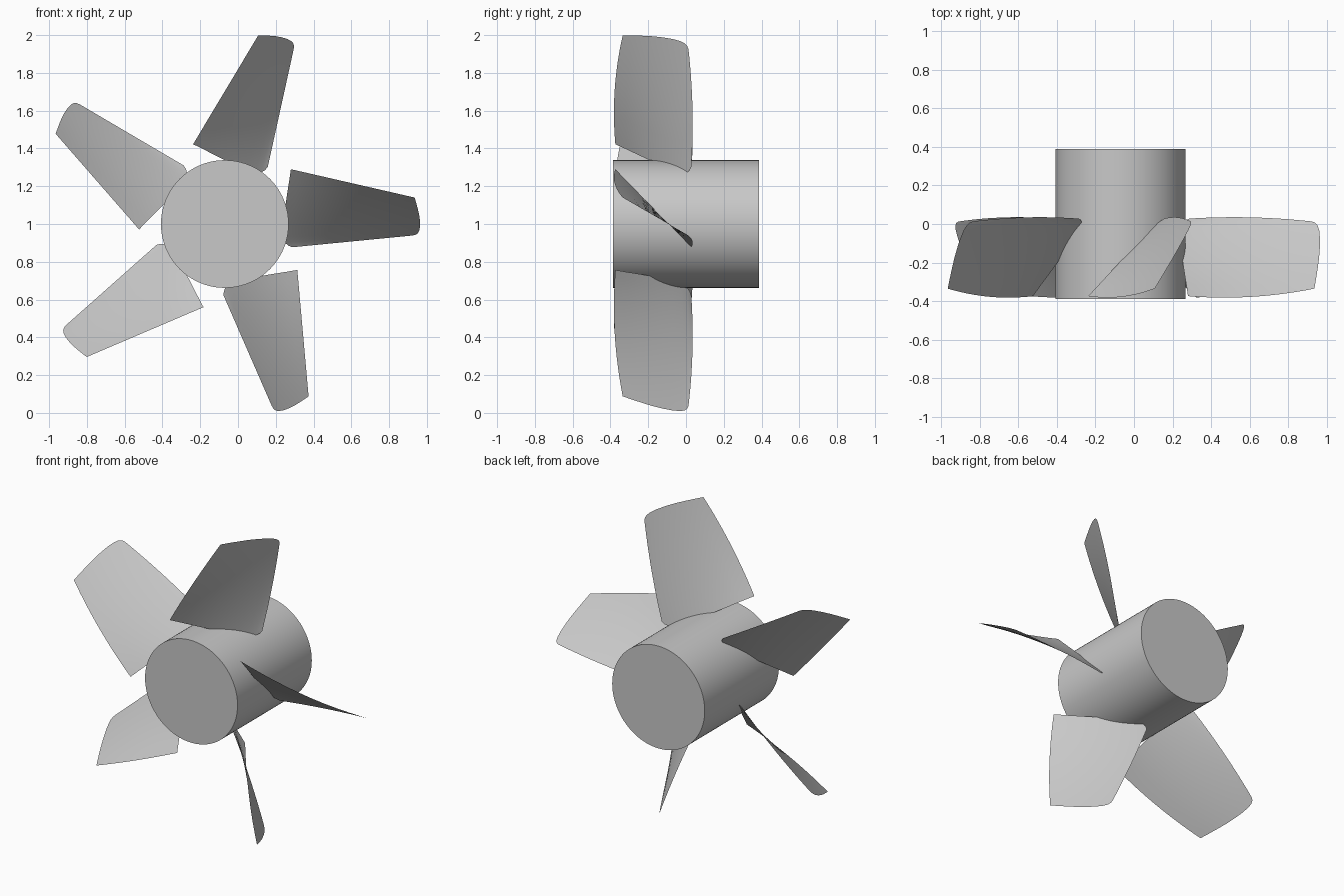
import bpy, bmesh
from math import cos, sin, radians

cube = bpy.data.objects.get("Cube")
if cube:
    bpy.data.objects.remove(cube, do_unlink=True)

metal = bpy.data.materials.new("light_grey")
metal.use_nodes = True
GREY = (0.58, 0.58, 0.58, 1)
metal.diffuse_color = GREY
metal.node_tree.nodes["Principled BSDF"].inputs["Base Color"].default_value = GREY

AXIS_X, AXIS_Z = -0.07, 1.0      # the shaft runs along y
HUB_RADIUS = 0.338
BLADES = 5
SPAN_STEPS = 16

# Hub: a capped cylinder
bpy.ops.mesh.primitive_cylinder_add(vertices=96, radius=HUB_RADIUS, depth=0.775,
                                    location=(AXIS_X, 0, AXIS_Z),
                                    rotation=(radians(90), 0, 0))
hub = bpy.context.object
hub.name = "hub"
hub.data.materials.append(metal)
bpy.ops.object.shade_smooth_by_angle(angle=radians(35))

# Blade outline: (chord fraction, root radius, tip radius), leading to trailing edge
OUTLINE = [(0, .35, 1.005), (.15, .341, 1.014), (.3, .331, 1.022), (.45, .322, 1.029),
           (.6, .31, 1.033), (.75, .303, 1.034), (.87, .308, 1.03), (.94, .318, 1.022),
           (.98, .337, 1.01), (1, .358, .993)]


def mix(a, b, t):
    return a + (b - a) * t


def blade_point(s, t, root, tip):
    """Span s from root to tip, chord t: (radial, axial, tangential)."""
    lead_y = -0.374 - 0.053 * s + 0.092 * s * s
    trail_y = 0.028 + 0.04 * s - 0.055 * s * s
    lead_v = mix(0.29, 0.14, s)
    trail_v = mix(-0.123, -0.061, s)
    return mix(root, tip, s), mix(lead_y, trail_y, t), mix(lead_v, trail_v, t)


def make_blade(name, angle):
    """A thin twisted sheet, turned about the shaft."""
    bm = bmesh.new()
    c, n = cos(angle), sin(angle)
    rows = []
    for i in range(SPAN_STEPS + 1):
        row = []
        for t, root, tip in OUTLINE:
            u, y, v = blade_point(i / SPAN_STEPS, t, root, tip)
            row.append(bm.verts.new((AXIS_X + u * c - v * n, y, AXIS_Z + u * n + v * c)))
        rows.append(row)
    for low, high in zip(rows, rows[1:]):
        for j in range(len(OUTLINE) - 1):
            face = bm.faces.new((low[j], low[j + 1], high[j + 1], high[j]))
            face.smooth = True
    # Face the sheet towards the front
    bm.normal_update()
    if sum(f.normal.y for f in bm.faces) > 0:
        bmesh.ops.reverse_faces(bm, faces=bm.faces[:])
    mesh = bpy.data.meshes.new(name)
    bm.to_mesh(mesh)
    bm.free()
    mesh.materials.append(metal)
    blade = bpy.data.objects.new(name, mesh)
    bpy.context.collection.objects.link(blade)


# Blades: evenly spaced round the hub
for k in range(BLADES):
    make_blade(f"blade_{k + 1}", radians(360 / BLADES * k))
